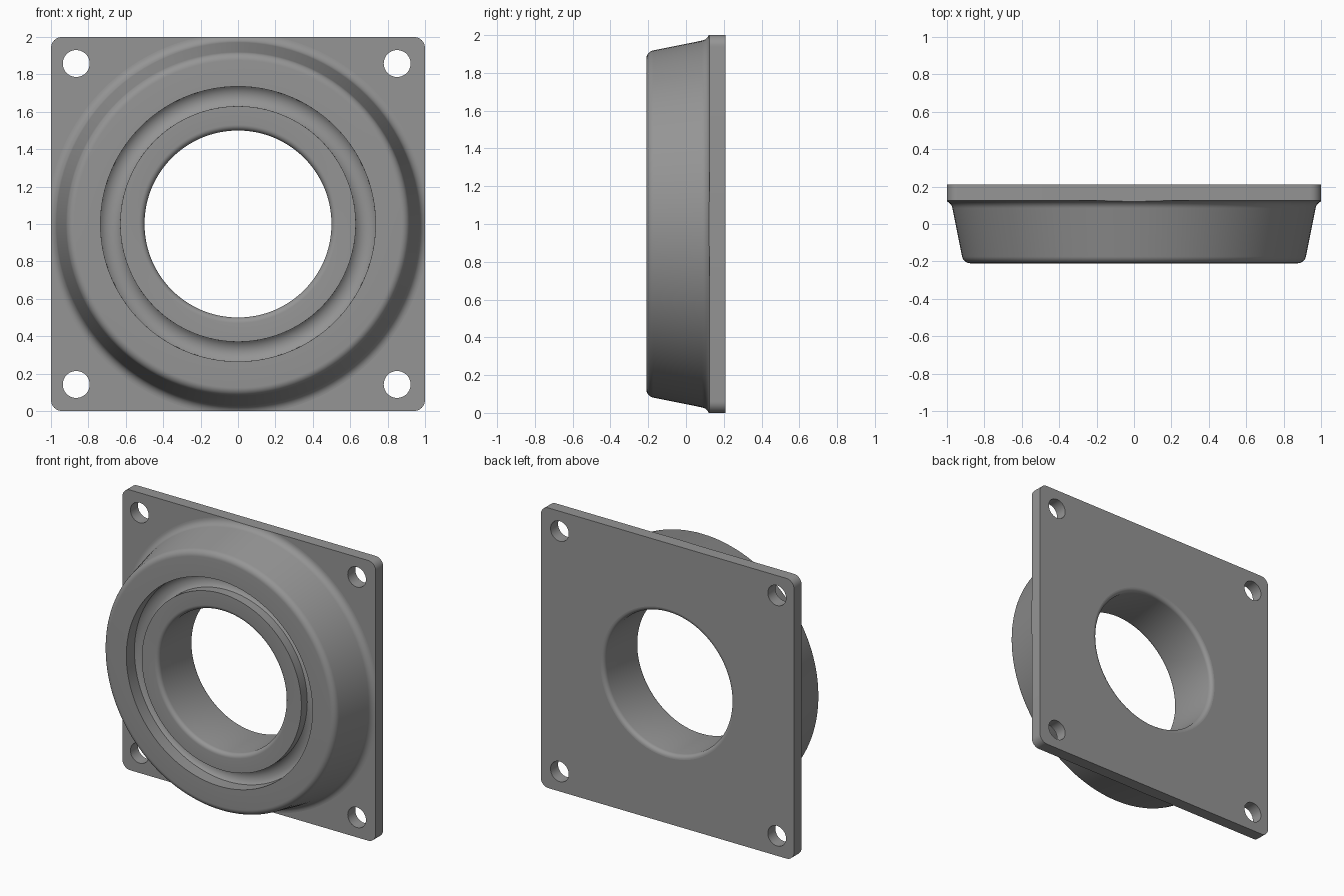
import bpy, bmesh, math
from mathutils import Matrix

if "Cube" in bpy.data.objects:
    bpy.data.objects.remove(bpy.data.objects["Cube"])

BACK, FRONT, STEP = 0.21, -0.21, 0.125
LAND = -0.185      # inner rim sits slightly behind the outer face
SEG = 128

grey = bpy.data.materials.new("dark_grey")
grey.diffuse_color = (0.3, 0.3, 0.3, 1)
grey.use_nodes = True
grey.node_tree.nodes["Principled BSDF"].inputs["Base Color"].default_value = grey.diffuse_color


def arc(cx, cy, r, a0, a1, n):
    """Points on an arc, angles in degrees."""
    return [(cx + r * math.cos(math.radians(a0 + (a1 - a0) * i / n)),
             cy + r * math.sin(math.radians(a0 + (a1 - a0) * i / n))) for i in range(n + 1)]


def finish(ob, angle):
    ob.data.materials.clear()
    ob.data.materials.append(grey)
    bpy.ops.object.select_all(action='DESELECT')
    ob.select_set(True)
    bpy.context.view_layer.objects.active = ob
    bpy.ops.object.shade_smooth_by_angle(angle=math.radians(angle))


# Mounting plate: filled outline with bore and four bolt holes
def add_loop(curve, pts):
    s = curve.splines.new('POLY')
    s.points.add(len(pts) - 1)
    for p, (x, y) in zip(s.points, pts):
        p.co = (x, y, 0, 1)
    s.use_cyclic_u = True


curve = bpy.data.curves.new("plate_outline", 'CURVE')
curve.dimensions = '2D'
curve.fill_mode = 'BOTH'
curve.extrude = (BACK - STEP) / 2
c = 0.06
outline = []
for k, (sx, sy) in enumerate([(1, 1), (-1, 1), (-1, -1), (1, -1)]):
    outline += arc(sx * (1 - c), sy * (1 - c), c, 90 * k, 90 * k + 90, 8)
add_loop(curve, outline)
add_loop(curve, arc(0, 0, 0.53, 0, 360, SEG)[:-1])
for sx in (-1, 1):
    for sy in (-1, 1):
        add_loop(curve, arc(sx * 0.858 - 0.007, sy * 0.858, 0.072, 0, 360, 32)[:-1])
plate = bpy.data.objects.new("mounting_plate", curve)
bpy.context.collection.objects.link(plate)
plate.matrix_world = (Matrix.Translation((0, (BACK + STEP) / 2, 1))
                      @ Matrix.Rotation(math.radians(90), 4, 'X'))
bpy.ops.object.select_all(action='DESELECT')
plate.select_set(True)
bpy.context.view_layer.objects.active = plate
bpy.ops.object.convert(target='MESH')
finish(bpy.context.object, 30)

# Flange ring: (radius, y) profile from rear bore edge round to the plate fillet
f = 0.03
profile = arc(0.5 + f, BACK - f, f, 90, 180, 6)               # rear bore rounding
profile += arc(0.5 + f, LAND + f, f, 180, 270, 6)             # front bore rounding
profile += [(0.63, LAND)]
profile += arc(0.6825, -0.171, 0.074, 135, 45, 12)            # groove with cove bottom
profile += [(0.735, FRONT)]
profile += arc(0.875, FRONT + 0.045, 0.045, 270, 349, 8)      # front outer rounding
profile += arc(1.02, STEP - 0.05, 0.05, 169, 90, 8)           # fillet into plate

bm = bmesh.new()
verts = [bm.verts.new((r, y, 0)) for r, y in profile]
edges = [bm.edges.new(e) for e in zip(verts, verts[1:])]
bmesh.ops.spin(bm, geom=verts + edges, cent=(0, 0, 0), axis=(0, 1, 0),
               angle=math.tau, steps=SEG, use_duplicate=False)
bmesh.ops.remove_doubles(bm, verts=bm.verts, dist=1e-4)
bmesh.ops.recalc_face_normals(bm, faces=bm.faces)
# Front land must face -y
land = max((p for p in bm.faces if p.calc_center_median().y < FRONT + 1e-4),
           key=lambda p: p.calc_area())
if land.normal.y > 0:
    bmesh.ops.reverse_faces(bm, faces=bm.faces)
# Trim the fillet flush with the plate edges
for axis in ((1, 0, 0), (-1, 0, 0), (0, 0, 1), (0, 0, -1)):
    bmesh.ops.bisect_plane(bm, geom=bm.verts[:] + bm.edges[:] + bm.faces[:],
                           plane_co=axis, plane_no=axis, clear_outer=True)
# Close the small slivers between the trimmed fillet and the plate
rim = [e for e in bm.edges if e.is_boundary
       and any(all(abs(abs(v.co[i]) - 1) < 1e-4 for v in e.verts) for i in (0, 2))]
ext = bmesh.ops.extrude_edge_only(bm, edges=rim)["geom"]
for v in ext:
    if isinstance(v, bmesh.types.BMVert):
        v.co.y = STEP
me = bpy.data.meshes.new("flange_ring")
bm.to_mesh(me)
bm.free()
ring = bpy.data.objects.new("flange_ring", me)
ring.location = (0, 0, 1)
bpy.context.collection.objects.link(ring)
finish(ring, 40)
